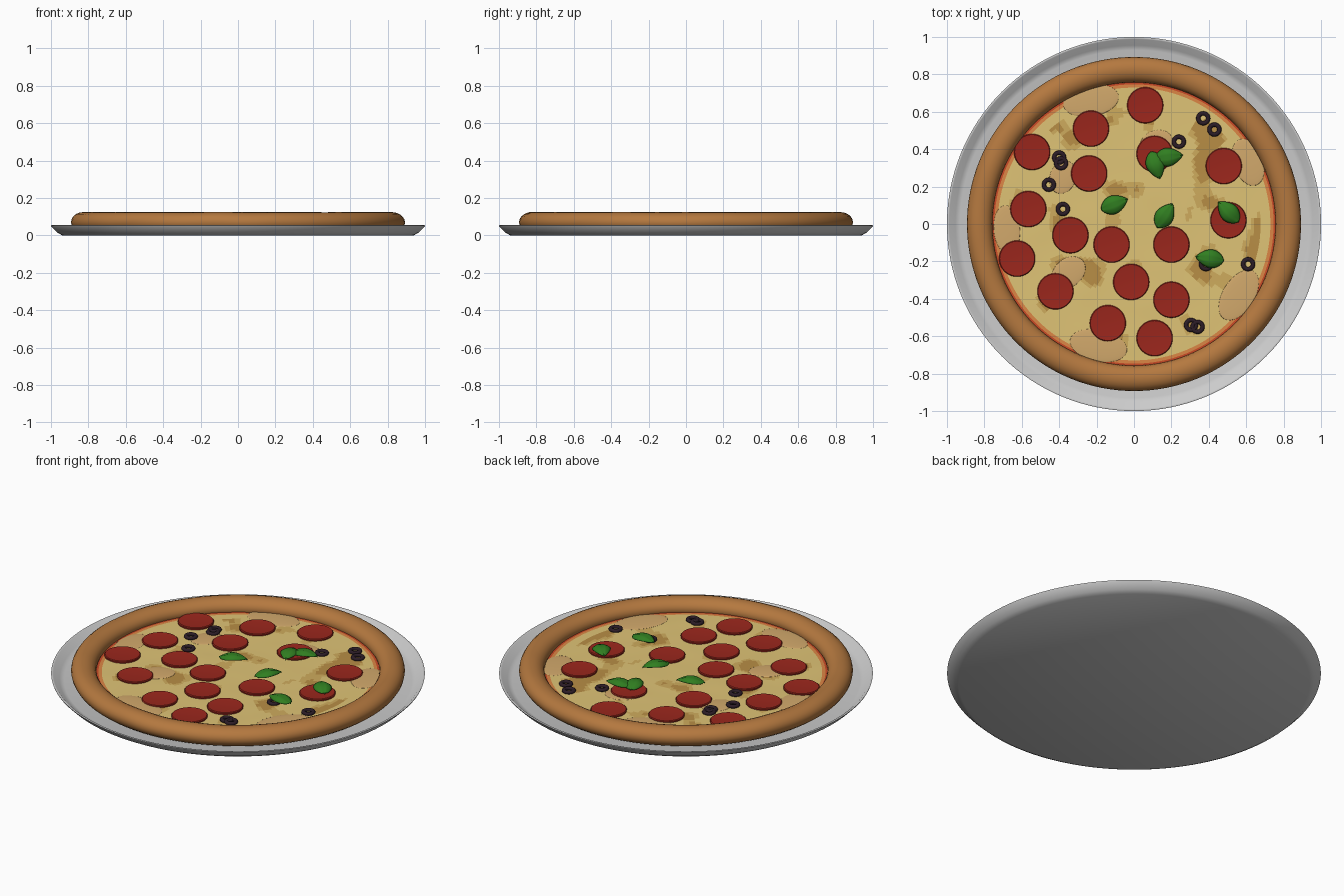
import bpy, bmesh, math
from mathutils import Vector, noise

if "Cube" in bpy.data.objects:
    bpy.data.objects.remove(bpy.data.objects["Cube"])


def material(name, r, g, b):
    m = bpy.data.materials.new(name)
    m.diffuse_color = (r, g, b, 1)
    m.use_nodes = True
    m.node_tree.nodes["Principled BSDF"].inputs["Base Color"].default_value = m.diffuse_color
    return m


CRUST = material("baked_crust", 0.46, 0.19, 0.05)
CHEESE = material("cheese", 0.74, 0.55, 0.18)
GOLD = material("golden_cheese", 0.62, 0.41, 0.11)
BROWN = material("browned_cheese", 0.48, 0.27, 0.06)
ORANGE = material("sauce_edge", 0.72, 0.24, 0.06)
SAUCE = material("sauce", 0.60, 0.07, 0.02)
BLISTER = material("blister", 0.65, 0.40, 0.15)
MEAT = material("pepperoni", 0.33, 0.02, 0.012)
OLIVE = material("olive", 0.025, 0.012, 0.02)
LEAF = material("basil", 0.03, 0.21, 0.015)


def make(name, bm, mats=(), angle=40):
    bmesh.ops.recalc_face_normals(bm, faces=bm.faces)
    me = bpy.data.meshes.new(name)
    bm.to_mesh(me)
    bm.free()
    for m in mats:
        me.materials.append(m)
    ob = bpy.data.objects.new(name, me)
    bpy.context.collection.objects.link(ob)
    bpy.ops.object.select_all(action='DESELECT')
    ob.select_set(True)
    bpy.context.view_layer.objects.active = ob
    bpy.ops.object.shade_smooth_by_angle(angle=math.radians(angle))
    return ob


def lathe(profile, steps, closed=False):
    """Revolve (radius, z) points about z."""
    bm = bmesh.new()
    vs = [bm.verts.new((r, 0, z)) for r, z in profile]
    pairs = list(zip(vs, vs[1:] + vs[:1])) if closed else list(zip(vs, vs[1:]))
    es = [bm.edges.new(p) for p in pairs]
    bmesh.ops.spin(bm, geom=vs + es, cent=(0, 0, 0), axis=(0, 0, 1),
                   angle=math.tau, steps=steps)
    bmesh.ops.remove_doubles(bm, verts=bm.verts, dist=1e-5)
    return bm


def copies(name, first, spots, z):
    for i, (x, y) in enumerate(spots):
        ob = first if i == 0 else first.copy()
        if i:
            bpy.context.collection.objects.link(ob)
        ob.name = f"{name}_{i + 1}"
        ob.location = (x, y, z + 0.0008 * (i % 3))


# Pan: shallow tray with a sloping rim
make("pan", lathe([(0, 0), (0.94, 0), (0.965, 0.014), (0.998, 0.047), (1.0, 0.053),
                   (0.995, 0.055), (0.988, 0.053), (0.955, 0.022), (0.93, 0.014),
                   (0, 0.014)], 128))

# Dough base under the topping
make("dough_base", lathe([(0, 0.015), (0.8, 0.015), (0.8, 0.05), (0, 0.05)], 96), [CRUST])

# Crust: puffy ring, slightly uneven
ring = [(0.825 + 0.068 * math.cos(a), 0.07 + 0.054 * math.sin(a))
        for a in (math.tau * k / 20 for k in range(20))]
bm = lathe(ring, 128, closed=True)
for v in bm.verts:
    n = noise.noise(Vector((v.co.x * 5, v.co.y * 5, 3)))
    if v.co.z > 0.05:
        v.co.z += 0.003 * n
make("crust", bm, [CRUST], 80)

# Cheese: polar grid, browned spots by noise, sauce showing at the edge
radii = [0.764 * k / 44 for k in range(45)]
bm = lathe([(r, 0.06) for r in radii], 128)
for f in bm.faces:
    c = f.calc_center_median()
    r, a = c.xy.length, math.atan2(c.y, c.x)
    wob = 0.008 * noise.noise(Vector((math.cos(a) * 3, math.sin(a) * 3, 1)))
    n = noise.noise(Vector((c.x * 6.5, c.y * 6.5, 5.3)))
    if r > 0.745 + wob:
        f.material_index = 4
    elif r > 0.728 + wob:
        f.material_index = 3
    elif r < 0.68:
        f.material_index = 2 if n > 0.38 else 1 if n > 0.24 else 0
for v in bm.verts:
    v.co.z += 0.0015 * noise.noise(v.co * 7)
make("cheese", bm, [CHEESE, GOLD, BROWN, ORANGE, SAUCE], 80)

# Blisters: low flattened mounds (x, y, half length, half width, turn)
for i, (x, y, a, b, t) in enumerate([
        (-0.23, 0.66, 0.15, 0.085, 10), (-0.19, -0.65, 0.155, 0.085, -12),
        (0.56, -0.38, 0.15, 0.085, 58), (0.61, 0.33, 0.13, 0.08, 110),
        (-0.35, -0.26, 0.10, 0.075, 40), (0.12, 0.43, 0.09, 0.07, 20),
        (-0.38, 0.25, 0.09, 0.07, 70), (-0.68, -0.03, 0.13, 0.07, 95)]):
    bm = bmesh.new()
    bmesh.ops.create_uvsphere(bm, u_segments=32, v_segments=12, radius=1)
    ob = make(f"blister_{i + 1}", bm, [BLISTER], 180)
    ob.location = (x, y, 0.0605)
    ob.scale = (a, b, 0.005)
    ob.rotation_euler.z = math.radians(t)

# Pepperoni slices
slice_ = make("pepperoni", lathe([(0, 0), (0.096, 0), (0.097, 0.009), (0.093, 0.013),
                                  (0.085, 0.012), (0, 0.011)], 40), [MEAT])
copies("pepperoni", slice_, [
    (0.06, 0.635), (-0.23, 0.51), (-0.545, 0.385), (0.11, 0.375), (0.48, 0.31),
    (-0.24, 0.27), (-0.565, 0.08), (0.505, 0.02), (-0.34, -0.06), (-0.12, -0.11),
    (0.2, -0.11), (-0.625, -0.185), (-0.42, -0.36), (-0.015, -0.31), (0.2, -0.405),
    (-0.14, -0.53), (0.11, -0.61)], 0.058)

# Olive rings
olive = make("olive", lathe([(0.0265 + 0.0115 * math.cos(a), 0.010 * math.sin(a))
                             for a in (math.tau * k / 10 for k in range(10))],
                            24, closed=True), [OLIVE], 80)
copies("olive", olive, [
    (0.37, 0.565), (0.43, 0.505), (0.24, 0.44), (-0.4, 0.355), (-0.39, 0.325),
    (-0.455, 0.21), (-0.38, 0.08), (0.385, -0.215), (0.61, -0.215),
    (0.305, -0.54), (0.34, -0.55)], 0.069)


# Basil leaves: pointed outline, arched along the length, creased midrib
def basil(name, x, y, turn, z):
    bm = bmesh.new()
    n, m = 14, 8
    rows = []
    for i in range(n + 1):
        t = i / n
        half = 0.05 * math.sin(math.pi * t ** 0.85) ** 0.8 if 0 < i < n else 0.0005
        row = []
        for j in range(m + 1):
            s = 2 * j / m - 1
            h = 0.026 * math.sin(math.pi * t) - 0.020 * s * s * (half / 0.05)
            h -= 0.004 * max(0, 1 - abs(s) * 4)
            row.append(bm.verts.new(((t - 0.5) * 0.155, s * half, h)))
        rows.append(row)
    for r0, r1 in zip(rows, rows[1:]):
        for j in range(m):
            bm.faces.new((r0[j], r1[j], r1[j + 1], r0[j + 1]))
    ob = make(name, bm, [LEAF], 60)
    ob.location = (x, y, z)
    ob.rotation_euler.z = math.radians(turn)
    mod = ob.modifiers.new("thickness", 'SOLIDIFY')
    mod.thickness = 0.003


for i, leaf in enumerate([(-0.105, 0.105, 22, 0.077), (0.165, 0.045, 57, 0.077),
                          (0.115, 0.315, -72, 0.080), (0.185, 0.358, 8, 0.082),
                          (0.505, 0.065, 135, 0.080), (0.405, -0.185, 172, 0.080)]):
    basil(f"basil_leaf_{i + 1}", *leaf)
